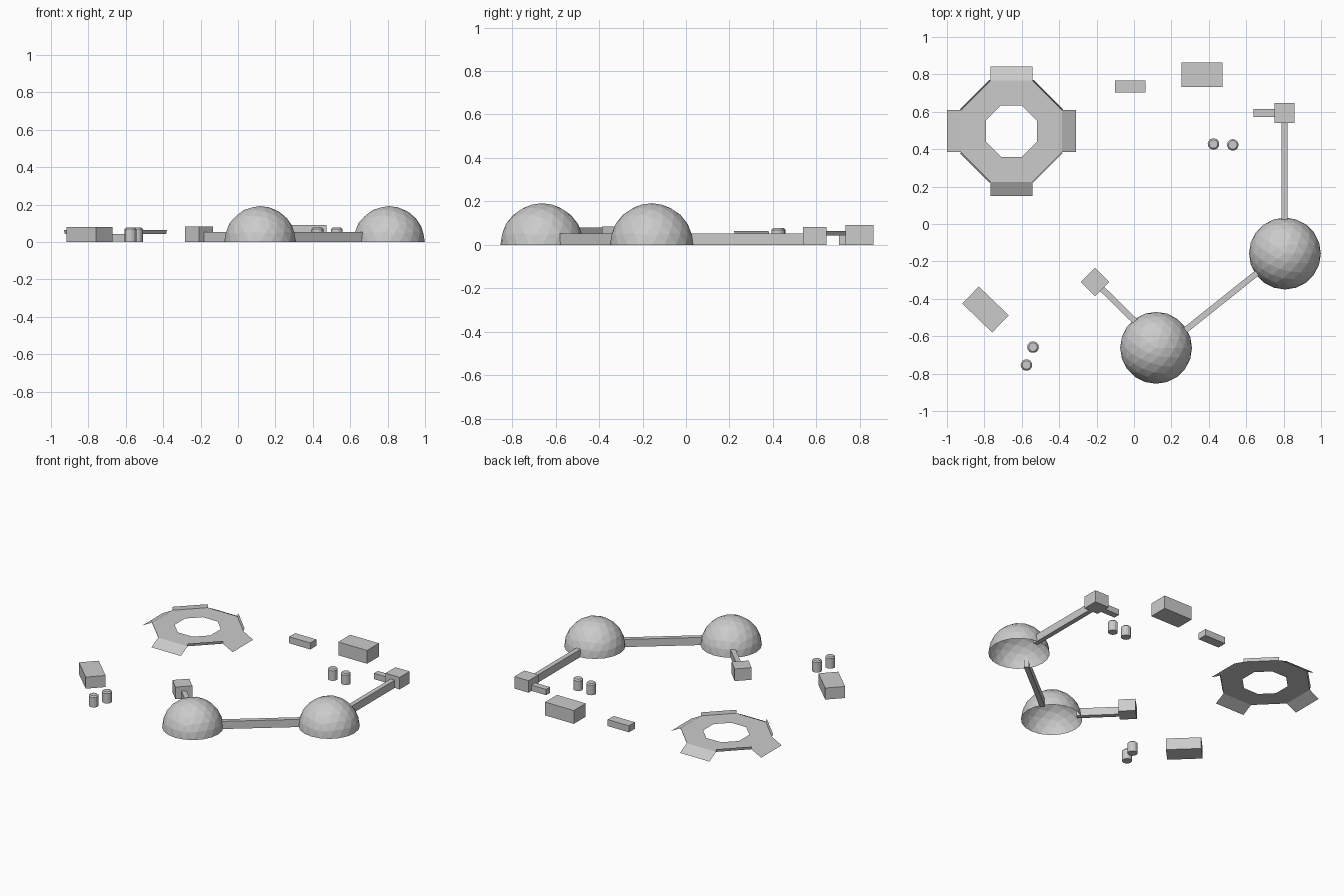
import bpy, bmesh, math
from mathutils import Vector

if "Cube" in bpy.data.objects:
    bpy.data.objects.remove(bpy.data.objects["Cube"])


def finish(name, bm, loc=(0, 0, 0), rot=0.0):
    me = bpy.data.meshes.new(name)
    bm.to_mesh(me)
    bm.free()
    ob = bpy.data.objects.new(name, me)
    ob.location = loc
    ob.rotation_euler.z = rot
    bpy.context.collection.objects.link(ob)
    return ob


def box(name, x, y, size, deg=0):
    bm = bmesh.new()
    bmesh.ops.create_cube(bm, size=1)
    bmesh.ops.scale(bm, vec=size, verts=bm.verts)
    return finish(name, bm, (x, y, size[2] / 2), math.radians(deg))


def corridor(name, a, b, width=0.032, height=0.053):
    a, b = Vector(a), Vector(b)
    d, m = b - a, (a + b) / 2
    return box(name, m.x, m.y, (d.length, width, height), math.degrees(math.atan2(d.y, d.x)))


def dome(name, x, y, r=0.192):
    # open half of a faceted sphere
    bm = bmesh.new()
    bmesh.ops.create_icosphere(bm, subdivisions=3, radius=r)
    low = [v for v in bm.verts if v.co.z < -0.001]
    bmesh.ops.delete(bm, geom=low, context='VERTS')
    return finish(name, bm, (x, y, 0))


def tank(name, x, y, sides=14):
    # upright drum with a chamfered top
    bm = bmesh.new()
    rings = [[bm.verts.new((r * math.cos(2 * math.pi * i / sides), r * math.sin(2 * math.pi * i / sides), z))
              for i in range(sides)] for r, z in ((0.031, 0), (0.031, 0.069), (0.023, 0.077))]
    for lo, hi in zip(rings, rings[1:]):
        for i in range(sides):
            j = (i + 1) % sides
            bm.faces.new((lo[i], lo[j], hi[j], hi[i]))
    bm.faces.new(rings[0][::-1])
    bm.faces.new(rings[-1])
    return finish(name, bm, (x, y, 0))


def landing_pad(name, x, y):
    # octagonal ring deck, ramps on the straight sides, low rails on the diagonals
    bm = bmesh.new()
    apo_out, apo_in, deck = 0.271, 0.137, 0.043
    c = math.cos(math.pi / 8)

    def ring(apothem, z):
        return [bm.verts.new((apothem / c * math.cos(math.pi * (2 * i - 1) / 8),
                              apothem / c * math.sin(math.pi * (2 * i - 1) / 8), z)) for i in range(8)]
    outer, inner = ring(apo_out, deck), ring(apo_in, deck)
    for i in range(8):
        j = (i + 1) % 8
        bm.faces.new((inner[i], outer[i], outer[j], inner[j]))
        ang = math.pi * i / 4
        n = Vector((math.cos(ang), math.sin(ang), 0))
        step = n * 0.074 + Vector((0, 0, -0.039)) if i % 2 == 0 else n * 0.006 + Vector((0, 0, 0.021))
        a, b = (bm.verts.new(v.co + step) for v in (outer[i], outer[j]))
        bm.faces.new((outer[i], a, b, outer[j]))
    return finish(name, bm, (x, y, 0))


# Habitat domes and their connecting corridors
dome("east_dome", 0.807, -0.158)
dome("south_dome", 0.118, -0.662)
corridor("dome_link", (0.265, -0.575), (0.664, -0.257))
corridor("north_corridor", (0.804, 0.56), (0.804, 0.0))
corridor("west_corridor", (-0.19, -0.328), (0.02, -0.534))

# Airlock blocks at the corridor ends
box("north_airlock", 0.804, 0.593, (0.108, 0.108, 0.083))
box("airlock_annex", 0.695, 0.593, (0.112, 0.043, 0.04))
box("west_airlock", -0.208, -0.31, (0.107, 0.107, 0.084), 45)

# Storage buildings
box("north_storage", 0.363, 0.798, (0.22, 0.13, 0.092))
box("small_storage", -0.02, 0.735, (0.162, 0.065, 0.045))
box("west_storage", -0.794, -0.457, (0.222, 0.127, 0.08), -44)

# Storage tanks
for i, (tx, ty) in enumerate(((0.425, 0.428), (0.528, 0.423), (-0.54, -0.658), (-0.575, -0.754))):
    tank(f"tank_{i + 1}", tx, ty)

# Landing pad
landing_pad("landing_pad", -0.655, 0.496)
